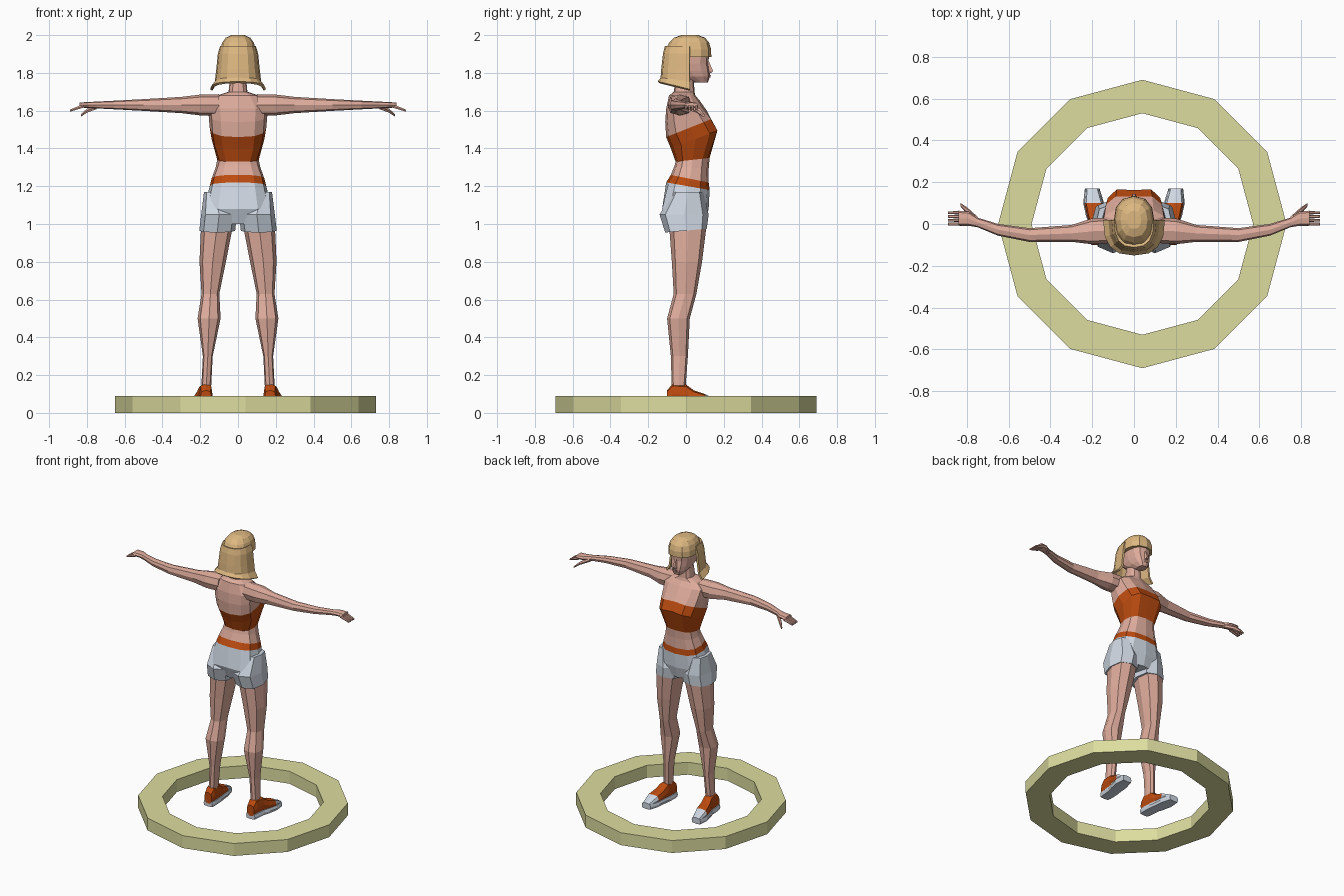
import bpy, bmesh, math
from math import sin, cos, pi

cube = bpy.data.objects.get("Cube")
if cube:
    bpy.data.objects.remove(cube, do_unlink=True)


def material(name, *rgb):
    mat = bpy.data.materials.new(name)
    mat.use_nodes = True
    mat.diffuse_color = (*rgb, 1)
    mat.node_tree.nodes["Principled BSDF"].inputs["Base Color"].default_value = (*rgb, 1)
    return mat


PALETTE = {
    "skin": material("skin", .73, .41, .33),
    "hair": material("blonde_hair", .73, .48, .22),
    "orange": material("orange_cloth", .5, .07, .005),
    "white": material("pale_cloth", .62, .68, .76),
    "yellow": material("pale_yellow", .72, .72, .35),
}


def add_object(name, bm, colours):
    """Turn a bmesh into an object with the listed colours as its slots."""
    bmesh.ops.recalc_face_normals(bm, faces=bm.faces)
    mesh = bpy.data.meshes.new(name)
    bm.to_mesh(mesh)
    bm.free()
    for colour in colours:
        mesh.materials.append(PALETTE[colour])
    ob = bpy.data.objects.new(name, mesh)
    bpy.context.collection.objects.link(ob)
    return ob


def soft(value, power):
    return math.copysign(abs(value) ** power, value)


def loft(name, slices, bands, axis="z", sides=8, mirror=False, half=False, power=.78):
    """Skin rounded slices (position, two centres, two radii, optional tilt).

    bands names one colour for all, or one per gap between slices.
    half keeps only the rear of each slice, as an open shell.
    """
    bands = bands.split()
    colours = list(dict.fromkeys(bands))
    start, sweep = (pi, pi) if half else (0, 2 * pi)
    count = sides + 1 if half else sides
    bm = bmesh.new()
    rings = []
    for position, centre_a, centre_b, radius_a, radius_b, *tilt in slices:
        ring = []
        for i in range(count):
            angle = start + sweep * i / sides
            u, v = soft(cos(angle), power), soft(sin(angle), power)
            a = centre_a + radius_a * u
            b = centre_b + radius_b * v
            along = position + sum(tilt) * v
            place = {"z": (a, b, along), "x": (along, a, b), "y": (a, along, b)}[axis]
            ring.append(bm.verts.new(place))
        rings.append(ring)
    for k, (low, high) in enumerate(zip(rings, rings[1:])):
        for i in range(sides):
            j = (i + 1) % count
            face = bm.faces.new((low[i], low[j], high[j], high[i]))
            face.material_index = colours.index(bands[min(k, len(bands) - 1)])
    if not half:
        bm.faces.new(rings[0]).material_index = colours.index(bands[0])
        bm.faces.new(rings[-1]).material_index = colours.index(bands[-1])
    ob = add_object(name, bm, colours)
    if mirror:
        ob.modifiers.new("mirror", "MIRROR").use_mirror_merge = False
    return ob


def central(rows):
    """Slices on the middle plane: height, half width, y centre, depth, tilt."""
    return [(z, 0, y, width, depth, *tilt) for z, width, y, depth, *tilt in rows]


# Floor ring
bm = bmesh.new()
outer, inner, height, segments = .69, .53, .09, 12
loops = []
for radius, z in ((outer, 0), (outer, height), (inner, height), (inner, 0)):
    angles = [2 * pi * i / segments for i in range(segments)]
    loops.append([bm.verts.new((.04 + radius * cos(a), radius * sin(a), z)) for a in angles])
for k, loop in enumerate(loops):
    before = loops[k - 1]
    for i in range(segments):
        bm.faces.new((before[i - 1], before[i], loop[i], loop[i - 1]))
add_object("floor_ring", bm, ["yellow"])

# Torso with shorts, waistband, midriff, top and neck
torso = loft("torso", central([
    (1, .1, 0, .1),
    (1.08, .18, -.01, .13),
    (1.2, .15, .01, .115, -.02),
    (1.24, .14, .02, .1, -.02),
    (1.3, .118, .03, .09, -.01),
    (1.34, .11, .035, .09, .01),
    (1.45, .14, .05, .13, .05),
    (1.51, .15, .02, .125, .05),
    (1.57, .155, 0, .11, .03),
    (1.63, .16, -.015, .09, .02),
    (1.68, .11, -.02, .07),
    (1.7, .05, -.01, .055),
    (1.8, .04, -.005, .045),
]), "white white orange skin skin orange orange skin", sides=12)

# Crease the middle of the bust and the seat
for v in torso.data.vertices:
    if abs(v.co.x) < .001 and abs(v.co.y) > .13:
        v.co.y *= .9

# Shorts legs
loft("shorts_leg", [
    (.965, .11, 0, .095, .11, .01),
    (1.05, .1, -.01, .095, .13),
    (1.17, .12, .01, .06, .08),
], "white", mirror=True)

# Legs
loft("leg", [
    (.1, .17, -.04, .026, .035),
    (.3, .16, -.035, .026, .045),
    (.5, .153, -.04, .061, .06),
    (.63, .146, -.005, .047, .06),
    (.8, .134, .005, .07, .08),
    (1, .11, .01, .085, .1),
], "skin", mirror=True)

# Shoes: one outline of y, x, half width and half height gives upper and sole
foot = [
    (-.1, .17, .03, .04),
    (-.07, .17, .035, .057),
    (0, .175, .037, .055),
    (.04, .184, .041, .04),
    (.1, .193, .045, .03),
    (.17, .2, .03, .012),
]
bottom, sole = .04, .01
loft("shoe_upper", [(y, x, bottom + h, w, h) for y, x, w, h in foot],
     "orange orange orange orange white", axis="y", mirror=True, power=.65)
loft("shoe_sole", [(y, x, bottom, w + sole / 2, 2 * sole) for y, x, w, h in foot],
     "white", axis="y", mirror=True, power=.4)

# Arms with palms, held level
level = 1.63
arm = [
    (.1, -.03, .06, .057),
    (.2, -.035, .062, .055),
    (.3, -.045, .04, .043),
    (.5, -.053, .033, .031),
    (.65, -.028, .028, .023),
    (.75, .008, .023, .018),
    (.79, .025, .034, .016),
    (.84, .028, .036, .013),
]
loft("arm", [(x, y, level, across, tall) for x, y, across, tall in arm],
     "skin", axis="x", mirror=True)

# Fingers and thumbs
spacing = .018
for i in range(4):
    y = i * spacing
    loft("finger", [
        (.82, y, level - .005, spacing / 2, .011),
        (.89, y, level - .03, spacing / 3, .006),
    ], "skin", axis="x", sides=6, mirror=True)
loft("thumb", [
    (.75, .02, level - .01, .016, .014),
    (.8, .065, level - .03, .016, .012),
    (.83, .092, level - .055, .008, .007),
], "skin", axis="x", sides=6, mirror=True)

# Head and face
loft("head", central([
    (1.75, .03, .08, .036),
    (1.78, .052, .045, .082),
    (1.81, .062, .022, .104),
    (1.85, .069, .014, .104),
    (1.89, .07, .016, .106),
    (1.95, .06, .01, .09),
]), "skin", sides=12)
loft("nose", central([
    (1.8, .013, .12, .015),
    (1.81, .014, .12, .026),
    (1.86, .008, .11, .013),
]), "skin", sides=6)
loft("lips", central([(1.775, .013, .12, .01), (1.79, .019, .12, .013)]), "skin", sides=6)

# Hair: domed cap with a fringe edge
brow, rise = 1.885, .117
dome = []
for step in range(5):
    angle = step * pi / 9
    shrink = cos(angle) ** .6
    dome.append((brow + rise * sin(angle), .098 * shrink, .01 + .01 * sin(angle), .124 * shrink))
loft("hair_cap", central(dome), "hair", sides=12, power=.85)

# Hair: flared bob around the sides and back
bob = loft("hair_bob", central([
    (1.71, .142, .02, .165, -.04),
    (1.752, .116, .02, .148, -.02),
    (1.82, .108, .02, .144),
    (1.9, .1, .02, .135),
    (1.94, .088, .02, .125),
]), "hair", half=True, power=.75)
shell = bob.modifiers.new("thickness", "SOLIDIFY")
shell.thickness = .014
shell.offset = 0
